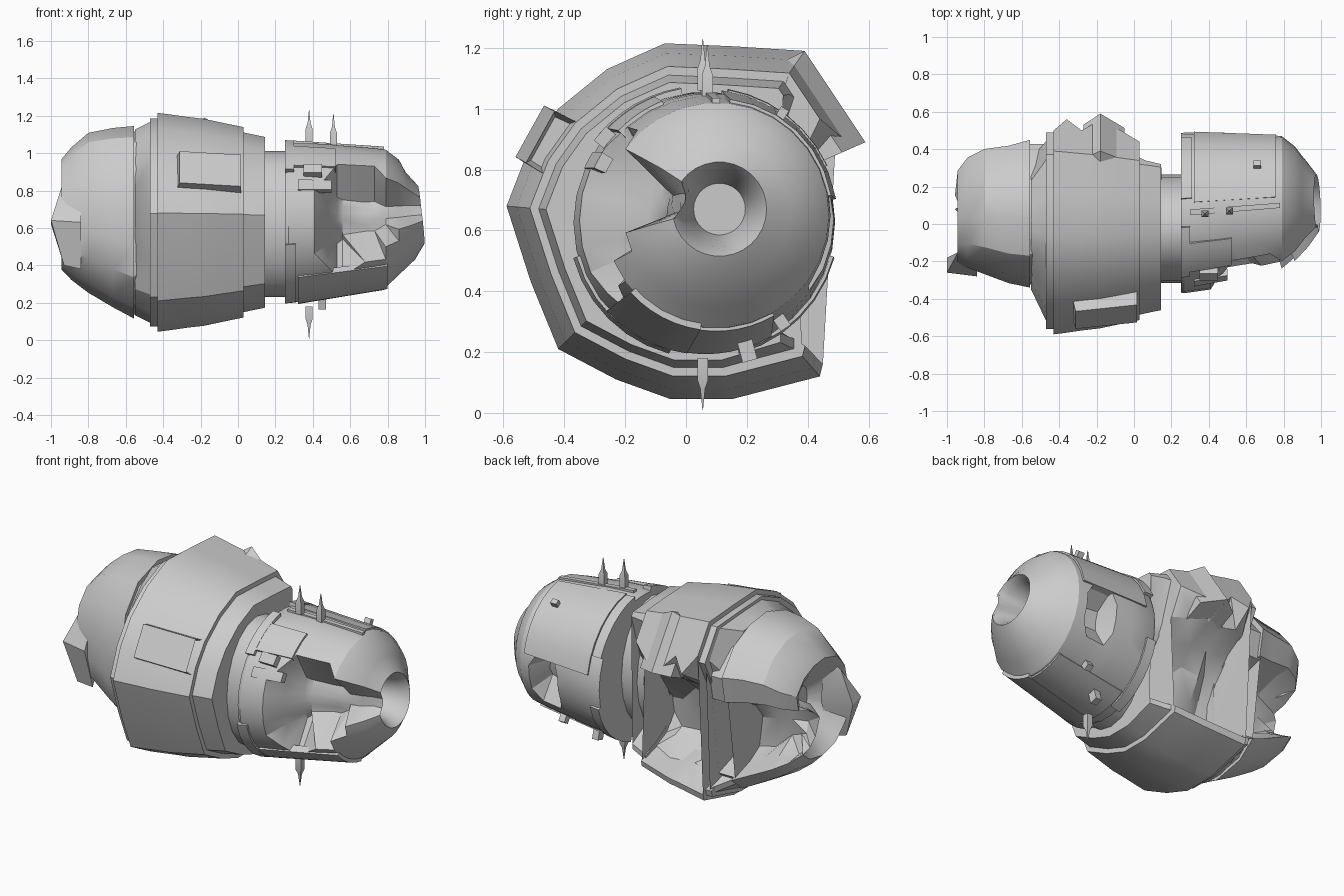
import bpy, bmesh, random
from math import sin, cos, radians, pi
from mathutils import Vector, Matrix

if "Cube" in bpy.data.objects:
    bpy.data.objects.remove(bpy.data.objects["Cube"])

random.seed(4)


def finish(name, bm):
    bmesh.ops.recalc_face_normals(bm, faces=bm.faces)
    me = bpy.data.meshes.new(name)
    bm.to_mesh(me)
    bm.free()
    ob = bpy.data.objects.new(name, me)
    bpy.context.collection.objects.link(ob)
    bpy.ops.object.select_all(action='DESELECT')
    ob.select_set(True)
    bpy.context.view_layer.objects.active = ob
    bpy.ops.object.shade_smooth_by_angle(angle=radians(28))
    return ob


def loft(name, rings):
    """Closed skin through rings with equal point counts."""
    bm = bmesh.new()
    vs = [[bm.verts.new(p) for p in ring] for ring in rings]
    n = len(vs[0])
    for a, b in zip(vs, vs[1:]):
        for i in range(n):
            j = (i + 1) % n
            bm.faces.new((a[i], a[j], b[j], b[i]))
    caps = [bm.faces.new(vs[0]), bm.faces.new(vs[-1])]
    bmesh.ops.triangulate(bm, faces=caps)
    bmesh.ops.triangulate(bm, faces=[f for f in bm.faces if len(f.verts) == 4 and any(
        abs((v.co - f.calc_center_median()).dot(f.normal)) > 0.012 for v in f.verts)])
    return finish(name, bm)


# Hull cross-section (y, z): outer shell, then the torn cavity on the +y side
HULL = [(-.07, 1.215), (-.26, 1.13), (-.42, 1.0), (-.52, .86), (-.59, .68), (-.51, .43),
        (-.42, .21), (-.23, .11), (-.05, .045), (.15, .045), (.44, .12), (.45, .16),
        (.3, .21), (.19, .27), (.11, .36), (.12, .5), (.2, .63), (.3, .75), (.45, .83),
        (.59, .89), (.39, 1.19), (.16, 1.205)]
# Tail cross-section, torn on the same side
TAIL = [(.02, 1.14), (-.17, 1.08), (-.29, .93), (-.34, .7), (-.34, .5), (-.3, .33),
        (-.15, .17), (.05, .11), (.25, .15), (.36, .24),
        (.22, .28), (.12, .37), (.08, .5), (.14, .62), (.27, .7),
        (.42, .74), (.45, .9), (.33, 1.05), (.18, 1.12)]
HC, TC = range(12, 18), range(10, 15)     # cavity points


def torn(profile, x, s, cavity, lip=9, sy=1, c=(0, .63), jit=.03):
    """Scaled cross-section at x; the cavity is roughened, the lip is cut back to y = lip."""
    pts = []
    for i, (y, z) in enumerate(profile):
        p = Vector((x, c[0] + y * s * sy, c[1] + (z - .63) * s))
        if i in cavity:
            p += Vector((random.uniform(-.5, .5), random.uniform(-1, 1), random.uniform(-1, 1))) * jit
        pts.append(p)
    if lip < 9:                           # slide the lip up along the outer facet
        a, b = pts[20], pts[19]
        t = max(.1, min(1, (lip - a.y) / (b.y - a.y)))
        pts[19] = a.lerp(b, t)
        pts[18].y = min(pts[18].y, pts[19].y - .08)
        for p in pts[:19]:
            p.y = min(p.y, lip)
    return pts


# Main hull with ragged upper lip
loft("main_hull", [torn(HULL, x, s, HC, lip, jit=j) for x, s, lip, j in [
    (-.43, 1, .50, .01), (-.36, .985, .56, .03), (-.28, .965, .50, .035),
    (-.18, .945, .59, .035), (-.07, .905, .5, .03), (.03, .87, .44, .02)]])
# Pointed scrap that sticks out of the torn lip
loft("torn_hull_lip", [torn([(.33, 1.16), (.39, 1.19), (.59, .89), (.45, .83)], x, s, [])
                       for x, s in [(-.27, .9), (-.18, 1), (-.05, .87)]])
# Rear rim of the hull and flare to the tail
loft("rear_rim", [torn(HULL, x, .95, HC, .49, jit=.01) for x in (-.47, -.425)])
loft("rear_flare", [torn(HULL, -.455, .93, HC, .46, jit=.01),
                    torn(HULL, -.55, .85, HC, .42, sy=.7, jit=.01)])
# Front collar
loft("front_collar", [torn(HULL, x, s, HC, l, jit=.01) for x, s, l in
                      [(.02, .825, .36), (.06, .81, .34), (.145, .78, .31)]])
# Tail band and torn tail
loft("tail_band", [torn(TAIL, x, .95, TC, jit=.01) for x in (-.57, -.46)])
loft("tail", [torn(TAIL, x, s, TC, sy=sy, c=c, jit=j) for x, s, sy, c, j in [
    (-.555, 1, 1, (0, .635), .02), (-.67, .93, 1, (.0, .66), .035),
    (-.8, .83, 1.02, (.02, .685), .04), (-.89, .69, 1.08, (.02, .68), .03),
    (-.945, .57, 1.1, (.0, .675), .03), (-.87, .4, 1, (-.02, .66), .02),
    (-.76, .15, 1, (-.03, .65), .0)]])
# Ragged tip of the tail
loft("tail_tip", [[(-.84, -.14, .9), (-.84, -.28, .63), (-.84, -.2, .38), (-.84, -.1, .63)],
                  [(-.94, -.15, .83), (-1, -.26, .64), (-.93, -.22, .4), (-1, -.18, .62)]])

# Neck
loft("neck", [[Vector((x, -.025 + .29 * cos(t), .62 + .39 * sin(t)))
               for t in [2 * pi * k / 20 for k in range(20)]] for x in (.1, .28)])

# Capsule: stations of x, centre y, centre z, radius and dents (from deg, to deg, radius)
STN = [(.25, .06, .625, .42, []), (.27, .06, .625, .43, []), (.41, .07, .633, .42, []),
       (.48, .075, .637, .413, [(150, 212, .31)]), (.53, .08, .638, .406, [(142, 218, .21)]),
       (.56, .08, .64, .402, [(140, 218, .18), (-32, 2, .27)]),
       (.68, .09, .645, .387, [(140, 212, .15), (-32, 2, .25)]),
       (.73, .095, .648, .38, [(143, 205, .15)]),
       (.79, .1, .65, .37, [(148, 195, .15)]), (.86, .105, .657, .31, [(154, 187, .14)]),
       (.92, .11, .665, .235, [(154, 185, .13)]), (.98, .11, .67, .155, [(154, 185, .12)]),
       (.93, .11, .67, .125, [(154, 185, .11)]), (.74, .11, .67, .085, [])]
rings = []
for x, cy, cz, r, dents in STN:
    ring = []
    for k in range(30):
        d = k * 12
        rr = r
        for a, b, dr in dents:
            if a <= d <= b or a <= d - 360 <= b:
                rr = dr + random.uniform(-.01, .01)
        t = radians(d)
        p = Vector((x, cy + rr * cos(t), cz + rr * sin(t)))
        if x > .9:
            p.x -= .11 * (p.z - .67) + .03 * (p.y - .11)
        ring.append(p)
    rings.append(ring)
loft("capsule", rings)


def plate(name, x0, x1, a0, a1, h):
    """Raised panel that follows the capsule side."""
    rs = []
    for k in range(7):
        t = radians(a0 + (a1 - a0) * k / 6)
        sec = []
        for x, e in ((x0, -.03), (x0, h), (x1, h), (x1, -.03)):
            f = (x - .27) / .52
            r = .43 - .06 * f + e
            sec.append((x, .06 + .04 * f + r * cos(t), .625 + .025 * f + r * sin(t)))
        rs.append(sec)
    loft(name, rs)


for i, (x0, x1, a0, a1, h) in enumerate([
        (.25, .31, 25, 80, .016), (.25, .3, 100, 140, .02), (.25, .31, 195, 255, .012),
        (.25, .31, 285, 345, .012), (.32, .76, 10, 83, .012), (.3, .52, 112, 136, .018),
        (.32, .8, 222, 262, .012), (.32, .5, 148, 156, .012), (.32, .78, 262, 300, .01),
        (.3, .78, 88, 92, .014)]):
    plate("capsule_panel_%d" % (i + 1), x0, x1, a0, a1, h)


def spike(name, x, y, z, s):
    """Antenna: stubby base, shoulder and needle."""
    prof = [(0, .018), (.07, .018), (.1, .008), (.17, .001)]
    loft(name, [[(x + a * r, y + b * r, z + s * h) for a, b in
                 ((1, 1), (-1, 1), (-1, -1), (1, -1))] for h, r in prof])


spike("antenna_top_1", .38, .055, 1.06, 1)
spike("antenna_top_2", .51, .07, 1.04, 1)
spike("antenna_bottom", .38, .055, .18, -1)


def block(name, loc, size, angle, tilt=0, taper=1.0, slot=False):
    """Box whose local z points outward at the given angle around x."""
    bm = bmesh.new()
    bmesh.ops.create_cube(bm, size=1)
    for v in bm.verts:
        if v.co.z > 0:
            v.co.x *= taper
            v.co.y *= taper
    bmesh.ops.scale(bm, vec=size, verts=bm.verts)
    if slot:
        f = max(bm.faces, key=lambda q: q.calc_center_median().x)
        bmesh.ops.inset_region(bm, faces=[f], thickness=.022)
        bmesh.ops.translate(bm, vec=(-.05, 0, 0), verts=f.verts)
    m = Matrix.Translation(loc) @ Matrix.Rotation(radians(angle - 90), 4, 'X') @ Matrix.Rotation(tilt, 4, 'Y')
    bmesh.ops.transform(bm, matrix=m, verts=bm.verts)
    finish(name, bm)


# Side pod on the hull and small fittings on the capsule
block("side_pod", (-.155, -.44, .885), (.36, .21, .13), 151, .12, .92, True)
block("bottom_fitting", (.45, .2, .21), (.04, .05, .08), 285)
block("top_fitting", (.66, .31, .975), (.04, .03, .06), 58)
block("side_fitting", (.6, .3, .32), (.04, .04, .1), 304)
block("front_fitting", (.4, -.26, .9), (.1, .06, .06), 140)
